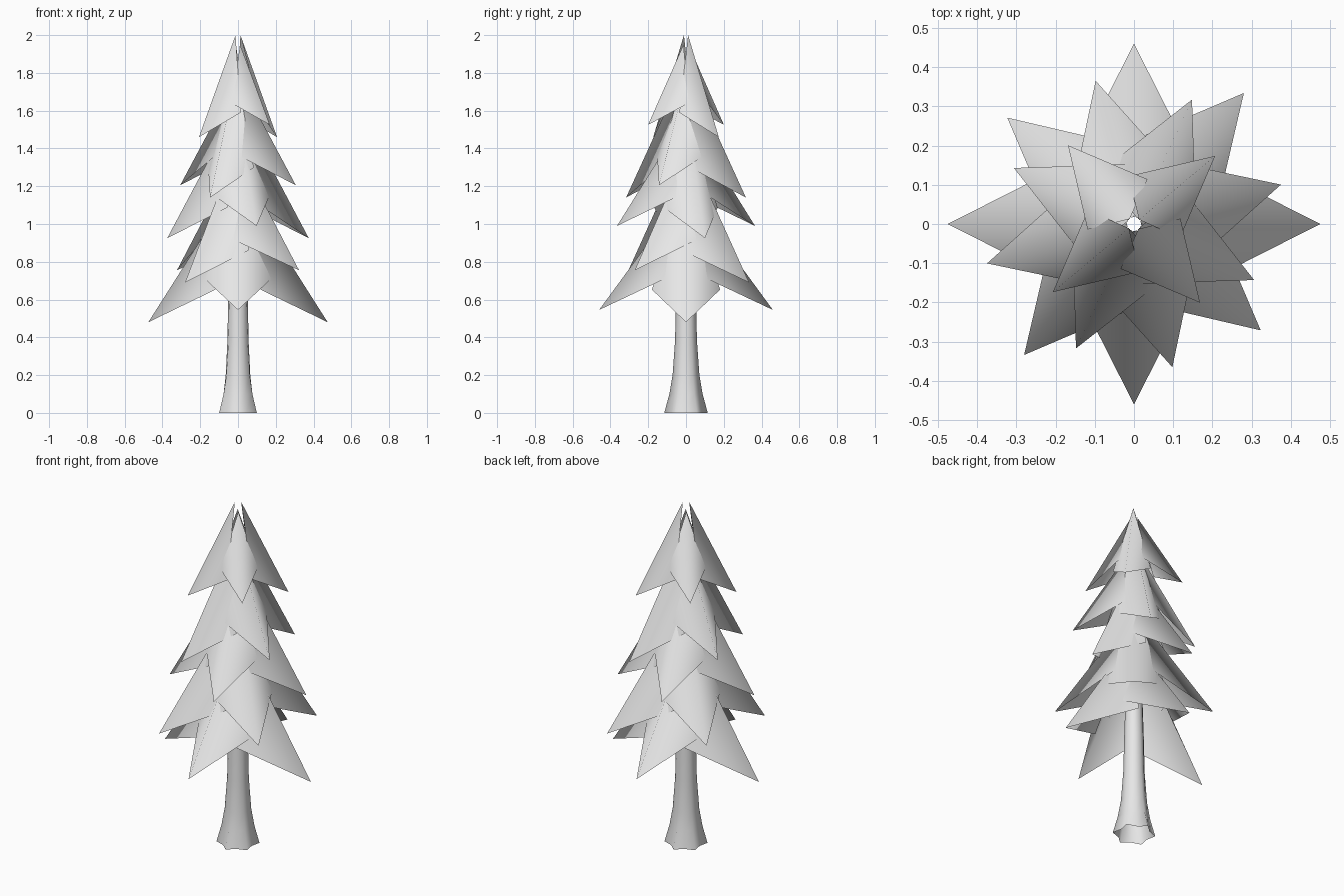
import bpy
from math import cos, sin, pi, radians

cube = bpy.data.objects.get("Cube")
if cube:
    bpy.data.objects.remove(cube)

# One plain grey for the whole tree
grey = bpy.data.materials.new("plain_grey")
grey.use_nodes = True
colour = (0.8, 0.8, 0.8, 1)
grey.diffuse_color = colour
grey.node_tree.nodes["Principled BSDF"].inputs["Base Color"].default_value = colour


def add_part(name, verts, faces):
    mesh = bpy.data.meshes.new(name)
    mesh.from_pydata(verts, [], faces)
    mesh.materials.append(grey)
    mesh.shade_smooth()
    obj = bpy.data.objects.new(name, mesh)
    bpy.context.collection.objects.link(obj)
    return obj


# Trunk: open tube whose base flares into six root lobes
SIDES = 12
rings = [(0, 0.115, 0.088), (0.1, 0.088, 0.074), (0.2, 0.071, 0.065),
         (0.38, 0.058, 0.056), (0.6, 0.053, 0.052), (1.2, 0.035, 0.035)]
verts, faces = [], []
for z, lobe, valley in rings:
    for i in range(SIDES):
        a = 2 * pi * i / SIDES
        r = lobe if i % 2 else valley
        verts.append((r * cos(a), r * sin(a), z))
for k in range(len(rings) - 1):
    for i in range(SIDES):
        j = (i + 1) % SIDES
        faces.append((k * SIDES + i, k * SIDES + j,
                      (k + 1) * SIDES + j, (k + 1) * SIDES + i))
add_part("trunk", verts, faces)


# Bough: a kite-shaped sheet folded along its ridge, open underneath
def add_bough(name, angle, reach, tip_z, apex_z, drop):
    a = radians(angle)
    corner_z = tip_z + drop * (apex_z - tip_z)
    outline = [(0.017, 0, apex_z), (reach * 0.25, -reach * 0.38, corner_z),
               (reach, 0, tip_z), (reach * 0.25, reach * 0.38, corner_z)]
    points = [(u * cos(a) - v * sin(a), u * sin(a) + v * cos(a), z)
              for u, v, z in outline]
    add_part(name, points, [(0, 1, 2), (0, 2, 3)])


# Five tiers, each with a long opposite pair and a shorter crossing pair:
# angle, reach of each pair, tip height of the long pair, apex height
tiers = [(0, 0.475, 0.46, 0.48, 1.2),
         (50, 0.436, 0.422, 0.69, 1.4),
         (15, 0.388, 0.378, 0.925, 1.6),
         (65, 0.35, 0.338, 1.14, 1.8),
         (40, 0.27, 0.262, 1.46, 2.0)]
for n, (angle, long_reach, short_reach, tip, apex) in enumerate(tiers, 1):
    for side in (0, 180):
        label = "b" if side else "a"
        add_bough(f"tier_{n}_long_bough_{label}", angle + side,
                  long_reach, tip, apex, 0.24)
        add_bough(f"tier_{n}_short_bough_{label}", angle + 90 + side,
                  short_reach, tip + 0.065, apex - 0.05, 0.27)
